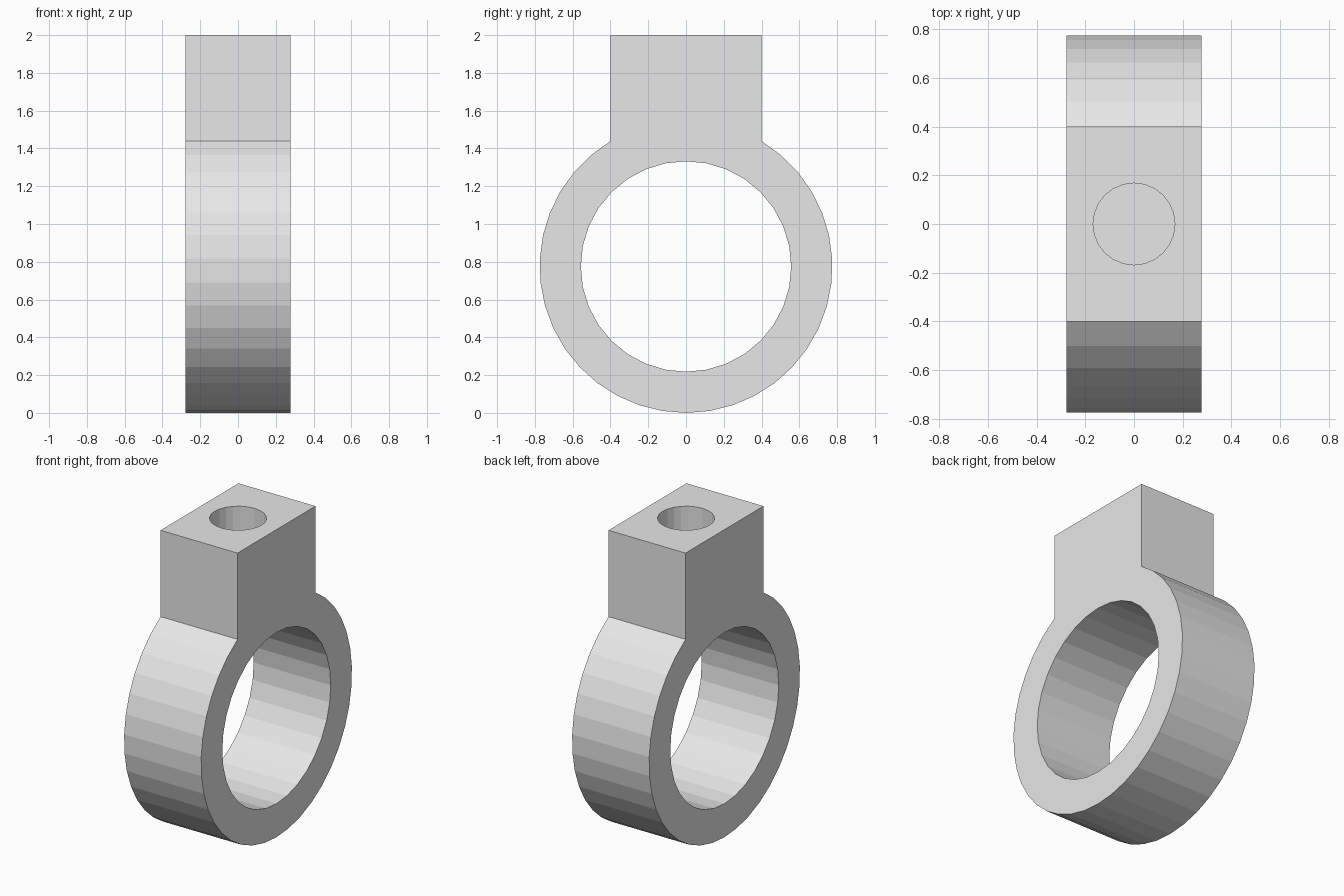
import bpy, bmesh, math

HALF_W = 0.277      # half thickness along x
R_OUT, R_IN = 0.775, 0.557
HALF_BLOCK = 0.4    # half depth of the block along y
TOP = 2.0

old = bpy.data.objects.get("Cube")
if old:
    bpy.data.objects.remove(old, do_unlink=True)

grey = bpy.data.materials.new("plain grey")
grey.use_nodes = True
grey.diffuse_color = (0.8, 0.8, 0.8, 1)
grey.node_tree.nodes["Principled BSDF"].inputs["Base Color"].default_value = (0.8, 0.8, 0.8, 1)


def prism(name, outline, direction):
    """Extrude a closed outline along a direction into a solid."""
    bm = bmesh.new()
    face = bm.faces.new([bm.verts.new(p) for p in outline])
    made = bmesh.ops.extrude_face_region(bm, geom=[face])["geom"]
    bmesh.ops.translate(bm, vec=direction,
                        verts=[v for v in made if isinstance(v, bmesh.types.BMVert)])
    bmesh.ops.recalc_face_normals(bm, faces=bm.faces)
    mesh = bpy.data.meshes.new(name)
    bm.to_mesh(mesh)
    bm.free()
    mesh.materials.append(grey)
    obj = bpy.data.objects.new(name, mesh)
    bpy.context.collection.objects.link(obj)
    return obj


def ring_point(x, radius, angle):
    """Point on the ring, with the angle measured from the bottom."""
    return (x, radius * math.sin(angle), R_OUT - radius * math.cos(angle))


# Clamp body: a round collar that runs into a square block on top
sweep = math.pi - math.asin(HALF_BLOCK / R_OUT)
outline = [ring_point(-HALF_W, R_OUT, sweep * k / 16) for k in range(-16, 17)]
outline += [(-HALF_W, HALF_BLOCK, TOP), (-HALF_W, -HALF_BLOCK, TOP)]
body = prism("ring_mount_body", outline, (2 * HALF_W, 0, 0))

# Cutters: the large bore through the collar and the blind socket in the block
bore = prism("bore_cutter",
             [ring_point(-0.5, R_IN, math.tau * k / 32) for k in range(32)], (1, 0, 0))
socket = prism("socket_cutter",
               [(0.168 * math.cos(math.tau * k / 24), 0.168 * math.sin(math.tau * k / 24), 1.5)
                for k in range(24)], (0, 0, 1))

for cutter in (bore, socket):
    cutter.hide_render = True
    cutter.hide_set(True)
    cutter.display_type = 'WIRE'
    cut = body.modifiers.new(cutter.name, 'BOOLEAN')
    cut.operation = 'DIFFERENCE'
    cut.solver = 'EXACT'
    cut.object = cutter
